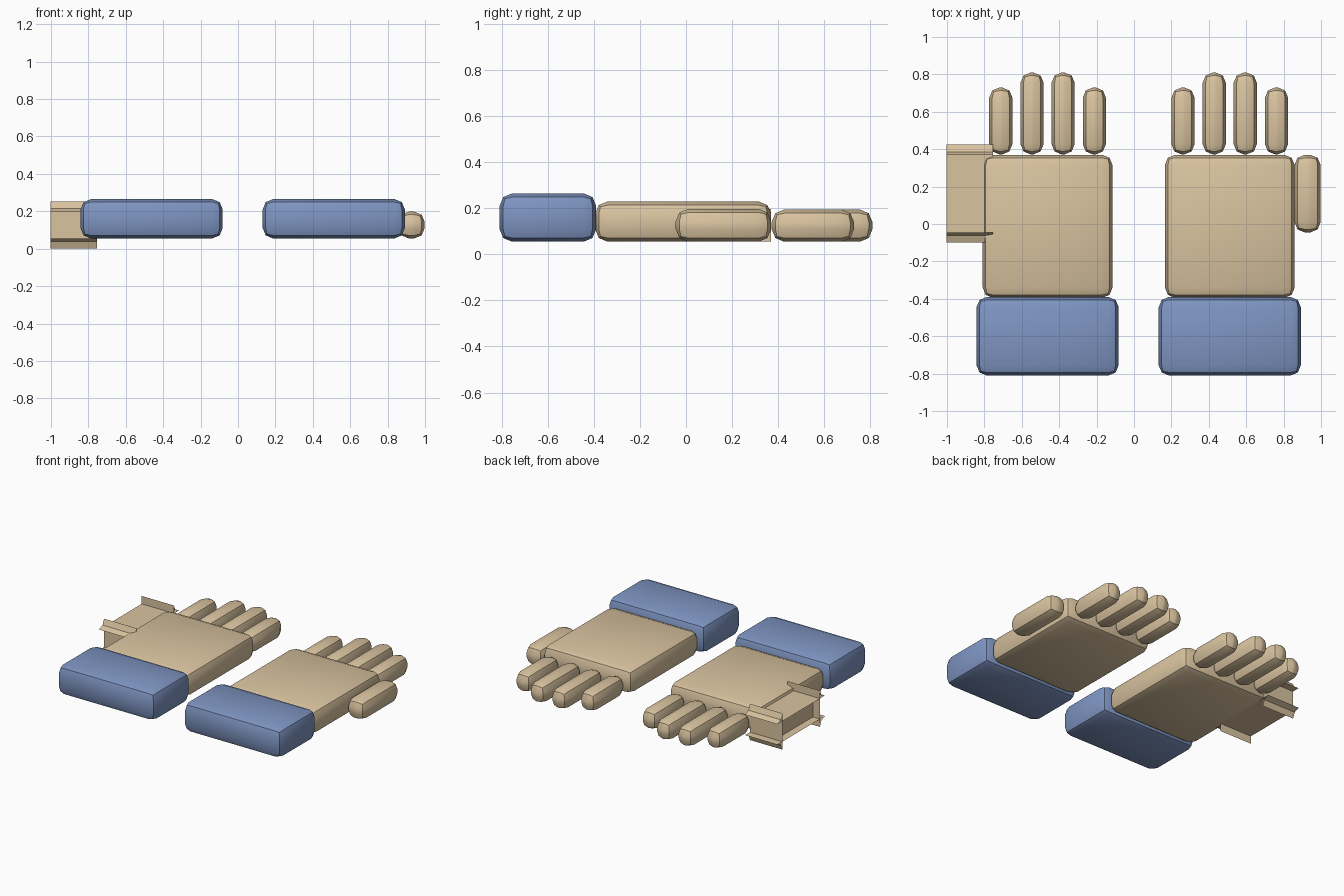
import bpy
import bmesh

old = bpy.data.objects.get("Cube")
if old:
    bpy.data.objects.remove(old, do_unlink=True)

R = 0.055  # edge rounding


def material(name, rgb):
    m = bpy.data.materials.new(name)
    m.use_nodes = True
    m.diffuse_color = (*rgb, 1)
    m.node_tree.nodes["Principled BSDF"].inputs["Base Color"].default_value = (*rgb, 1)
    return m


tan = material("tan", (0.70, 0.55, 0.35))
blue = material("blue", (0.21, 0.30, 0.54))


def finish(bm, name, mat):
    mesh = bpy.data.meshes.new(name)
    bm.to_mesh(mesh)
    bm.free()
    mesh.materials.append(mat)
    ob = bpy.data.objects.new(name, mesh)
    bpy.context.collection.objects.link(ob)
    bpy.ops.object.select_all(action="DESELECT")
    ob.select_set(True)
    bpy.context.view_layer.objects.active = ob
    bpy.ops.object.shade_smooth_by_angle()


def rounded_box(name, xs, ys, zs, mat):
    """Box between three pairs of limits, with two-step rounded edges."""
    bm = bmesh.new()
    bmesh.ops.create_cube(bm, size=1)
    for v in bm.verts:
        v.co = [lim[int(c > 0)] for c, lim in zip(v.co, (xs, ys, zs))]
    bmesh.ops.bevel(bm, geom=bm.edges[:], offset=R, segments=2,
                    profile=0.5, affect="EDGES")
    finish(bm, name, mat)


def flanged_thumb(name, xs, ys, zs, mat):
    """Box whose long walls overshoot its corners, joined by hollow fillets."""
    bm = bmesh.new()

    def face(*pts):
        bm.faces.new([bm.verts.new(p) for p in pts])

    def strip(path):
        rows = [[bm.verts.new((x, y, z)) for y, z in path]
                for x in (xs[0] - R, xs[1] + R)]
        for i in range(len(path) - 1):
            bm.faces.new((rows[0][i], rows[1][i], rows[1][i + 1], rows[0][i + 1]))

    for y in ys:
        strip([(y, zs[0] - R), (y, zs[1] + R)])
    for z in zs:
        strip([(ys[0] - R, z), (ys[1] + R, z)])
    # hollow fillets outside each of the four corners
    k = 0.29 * R
    for y, sy in zip(ys, (-1, 1)):
        for z, sz in zip(zs, (-1, 1)):
            strip([(y + sy * R, z), (y + sy * k, z + sz * k), (y, z + sz * R)])
    # recessed ends
    for x in xs:
        face((x, ys[0], zs[0]), (x, ys[1], zs[0]), (x, ys[1], zs[1]), (x, ys[0], zs[1]))
    finish(bm, name, mat)


def around(c, half):
    return (c - half, c + half)


FINGERS = (("outer", -0.25, 0.73), ("ring", -0.083, 0.81),
           ("middle", 0.083, 0.81), ("index", 0.25, 0.73))
THUMB_Y, THUMB_Z = (-0.045, 0.37), (0.055, 0.198)

for side, cx, s in (("left", 0.512, 1), ("right", -0.462, -1)):
    rounded_box(side + "_palm", around(cx, 0.347), (-0.395, 0.37), (0.055, 0.23), tan)
    rounded_box(side + "_cuff", around(cx, 0.38), (-0.81, -0.39), (0.055, 0.265), blue)
    for label, dx, tip in FINGERS:
        rounded_box(f"{side}_{label}_finger", around(cx + s * dx, 0.062),
                    (0.372, tip), (0.055, 0.195), tan)
    make_thumb = rounded_box if s > 0 else flanged_thumb
    make_thumb(side + "_thumb", around(cx + s * 0.416, 0.07), THUMB_Y, THUMB_Z, tan)
